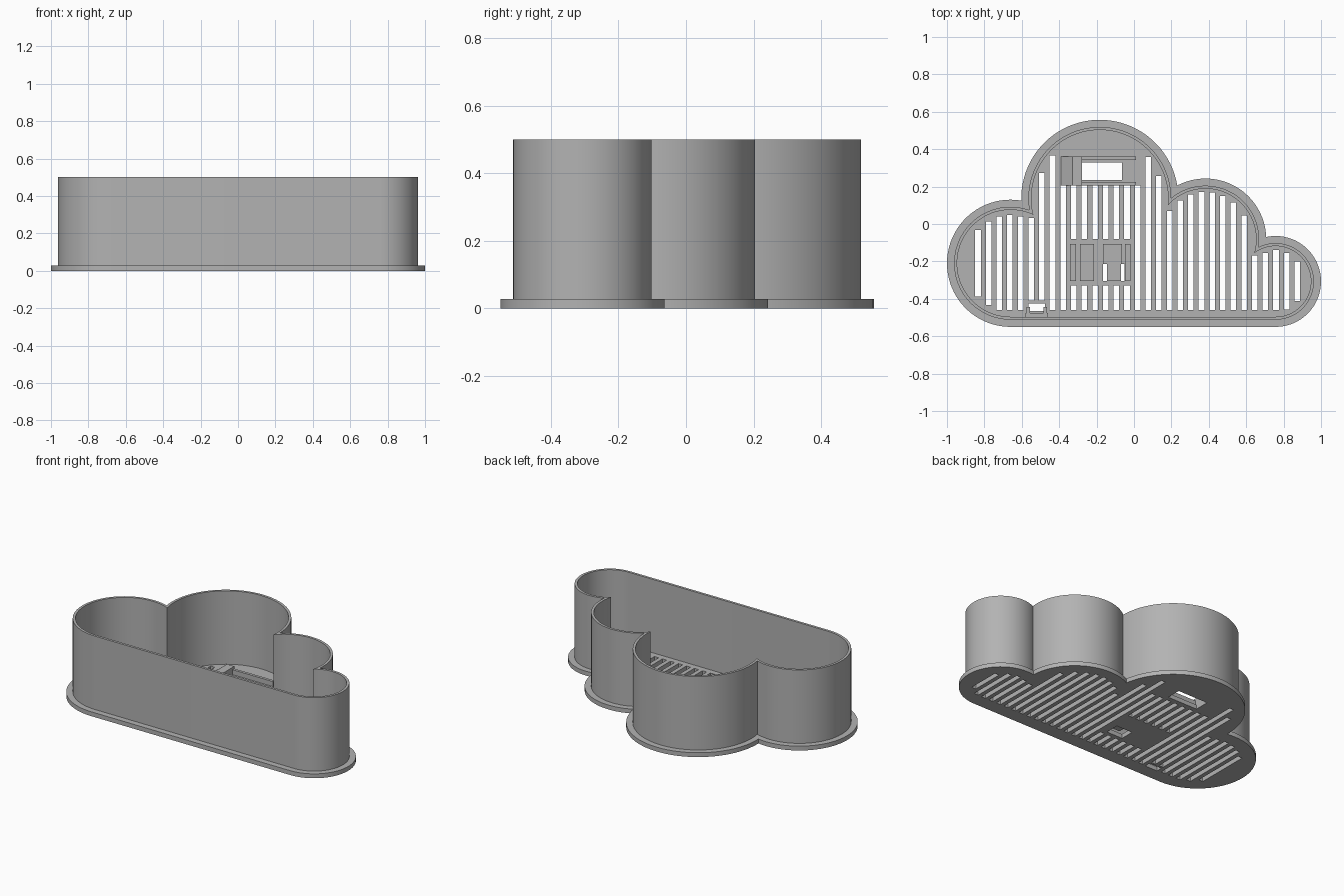
import bpy
import bmesh
from math import sqrt, atan2, pi, cos, sin, tau, radians

cube = bpy.data.objects.get("Cube")
if cube:
    bpy.data.objects.remove(cube, do_unlink=True)

grey = bpy.data.materials.new("Mid grey")
grey.use_nodes = True
COLOUR = (0.45, 0.45, 0.45, 1)
grey.diffuse_color = COLOUR
grey.node_tree.nodes["Principled BSDF"].inputs["Base Color"].default_value = COLOUR

FLOOR = 0.028
HEIGHT = 0.5
# Cloud lobes, left to right: centre x, centre y, radius, radius of the vented area
LOBES = [(-0.66, -0.21, 0.34, 0.26), (-0.183, 0.137, 0.42, 0.352),
         (0.382, -0.082, 0.325, 0.256), (0.757, -0.307, 0.243, 0.168)]


def crossing(a, b, inset):
    """Upper meeting point of two neighbouring lobes."""
    r, q = a[2] - inset, b[2] - inset
    dx, dy = b[0] - a[0], b[1] - a[1]
    d = sqrt(dx * dx + dy * dy)
    along = (d * d + r * r - q * q) / (2 * d)
    up = sqrt(r * r - along * along)
    return a[0] + (along * dx - up * dy) / d, a[1] + (along * dy + up * dx) / d


def outline(inset, steps=40):
    """Cloud outline: flat base and four arcs, moved inwards by inset."""
    points = []
    for i, lobe in enumerate(LOBES):
        cx, cy, r = lobe[0], lobe[1], lobe[2] - inset
        start, end = 1.5 * pi, -0.5 * pi
        if i > 0:
            px, py = crossing(LOBES[i - 1], lobe, inset)
            start = atan2(py - cy, px - cx) % tau
        if i < len(LOBES) - 1:
            px, py = crossing(lobe, LOBES[i + 1], inset)
            end = atan2(py - cy, px - cx)
        for k in range(1 if i else 0, steps + 1):
            a = start + (end - start) * k / steps
            points.append((cx + r * cos(a), cy + r * sin(a)))
    return points


def rect(x0, x1, y0, y1):
    return [(x0, y0), (x1, y0), (x1, y1), (x0, y1)]


def finish(obj):
    """Weld, orient and shade a part."""
    bm = bmesh.new()
    bm.from_mesh(obj.data)
    bmesh.ops.remove_doubles(bm, verts=bm.verts, dist=0.00005)
    bmesh.ops.recalc_face_normals(bm, faces=bm.faces)
    bm.to_mesh(obj.data)
    bm.free()
    obj.data.materials.clear()
    obj.data.materials.append(grey)
    bpy.ops.object.select_all(action='DESELECT')
    obj.select_set(True)
    bpy.context.view_layer.objects.active = obj
    bpy.ops.object.shade_smooth_by_angle(angle=radians(30))


def slab(name, loops, z0, z1):
    """Extruded flat shape; loops inside the first one become holes."""
    curve = bpy.data.curves.new(name, 'CURVE')
    curve.dimensions = '2D'
    curve.fill_mode = 'BOTH'
    curve.extrude = (z1 - z0) / 2
    for loop in loops:
        spline = curve.splines.new('POLY')
        spline.points.add(len(loop) - 1)
        for point, (x, y) in zip(spline.points, loop):
            point.co = (x, y, 0, 1)
        spline.use_cyclic_u = True
    obj = bpy.data.objects.new(name, curve)
    bpy.context.collection.objects.link(obj)
    obj.location.z = (z0 + z1) / 2
    bpy.ops.object.select_all(action='DESELECT')
    obj.select_set(True)
    bpy.context.view_layer.objects.active = obj
    bpy.ops.object.convert(target='MESH')
    obj = bpy.context.view_layer.objects.active
    finish(obj)
    return obj


def vent_top(x):
    return max(cy + sqrt(r * r - (x - cx) ** 2)
               for cx, cy, _, r in LOBES if abs(x - cx) < r)


def vent_bottom(x):
    low = -0.46
    for lobe, side in ((LOBES[0], -1), (LOBES[-1], 1)):
        d = (x - lobe[0]) * side
        if d > 0:
            low = max(low, lobe[1] - sqrt(lobe[3] ** 2 - d * d))
    return low


# Ventilation slots, broken by the mounting areas
holes = []
for k in range(31):
    x = -0.834 + 0.0569 * k
    edges = (x - 0.015, x + 0.015)
    top = min(map(vent_top, edges))
    bottom = max(map(vent_bottom, edges))
    if k in (5, 6):
        bottom = -0.41
    if 8 <= k <= 15:
        top = 0.205
    if 9 <= k <= 14:
        holes.append(rect(*edges, -0.08, top))
        top = -0.33
    holes.append(rect(*edges, bottom, top))

# Openings for the connector, sensor and cable
holes.append(rect(-0.278, -0.064, 0.235, 0.33))
holes.append(rect(-0.165, -0.05, -0.305, -0.215))
holes.append(rect(-0.565, -0.475, -0.465, -0.425))

slab("base_plate", [outline(0)] + holes, 0, FLOOR)
slab("cloud_wall", [outline(0.038), outline(0.054)], FLOOR, HEIGHT)

# Connector holder: two rails and a ramped stop
for name, y in (("back", 0.342), ("front", 0.207)):
    slab(f"connector_{name}_rail", [rect(-0.278, 0.01, y, y + 0.018)], FLOOR, 0.06)

bm = bmesh.new()
profile = [(-0.39, FLOOR), (-0.278, FLOOR), (-0.278, 0.075), (-0.33, 0.075)]
face = bm.faces.new([bm.verts.new((x, 0.205, z)) for x, z in profile])
moved = bmesh.ops.extrude_face_region(bm, geom=[face])["geom"]
bmesh.ops.translate(bm, vec=(0, 0.155, 0),
                    verts=[v for v in moved if isinstance(v, bmesh.types.BMVert)])
mesh = bpy.data.meshes.new("connector_stop")
bm.to_mesh(mesh)
bm.free()
stop = bpy.data.objects.new("connector_stop", mesh)
bpy.context.collection.objects.link(stop)
finish(stop)

# Sensor holder in the middle of the floor
slab("sensor_left_bar", [rect(-0.342, -0.31, -0.305, -0.107)], FLOOR, 0.06)
slab("sensor_pad", [rect(-0.29, -0.213, -0.305, -0.107)], FLOOR, 0.05)
slab("sensor_tongue", [rect(-0.145, -0.07, -0.305, -0.107)], 0.04, 0.06)
slab("sensor_tongue_root", [rect(-0.165, -0.065, -0.215, -0.107)], FLOOR, 0.06)
slab("sensor_right_bar", [rect(-0.048, -0.02, -0.305, -0.107)], FLOOR, 0.06)

# Cable clip beside the front wall
slab("cable_clip_bar", [rect(-0.58, -0.46, -0.5, -0.475)], FLOOR, 0.07)
for side, x in (("right", -0.575), ("left", -0.485)):
    slab(f"cable_clip_{side}_post", [rect(x, x + 0.02, -0.475, -0.445)], FLOOR, 0.07)
